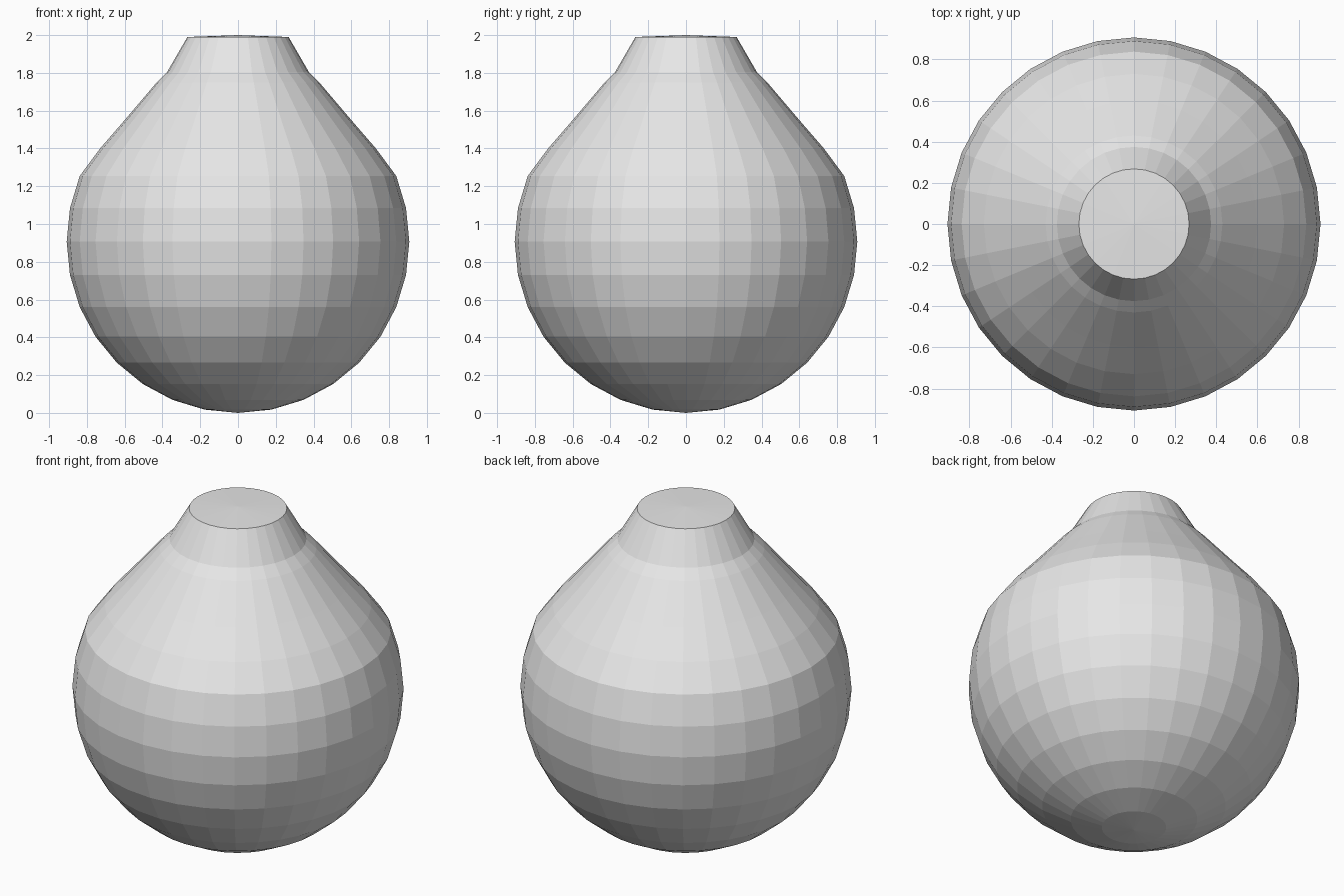
import bpy
import bmesh
from math import sin, cos, pi

SEGMENTS = 32
RADIUS = 0.907
CENTRE = 0.907

cube = bpy.data.objects.get("Cube")
if cube:
    bpy.data.objects.remove(cube, do_unlink=True)

# One plain grey for everything
grey = bpy.data.materials.new("light grey")
grey.use_nodes = True
grey.diffuse_color = (0.8, 0.8, 0.8, 1)
grey.node_tree.nodes["Principled BSDF"].inputs["Base Color"].default_value = (0.8, 0.8, 0.8, 1)


def lathe(name, profile):
    """Spin a profile of (radius, height) points around z."""
    bm = bmesh.new()
    verts = [bm.verts.new((r, 0, z)) for r, z in profile]
    edges = [bm.edges.new(pair) for pair in zip(verts, verts[1:])]
    bmesh.ops.spin(bm, geom=verts + edges, cent=(0, 0, 0), axis=(0, 0, 1),
                   angle=2 * pi, steps=SEGMENTS)
    bmesh.ops.remove_doubles(bm, verts=bm.verts, dist=0.0005)
    bmesh.ops.recalc_face_normals(bm, faces=bm.faces)
    mesh = bpy.data.meshes.new(name)
    bm.to_mesh(mesh)
    bm.free()
    mesh.materials.append(grey)
    obj = bpy.data.objects.new(name, mesh)
    bpy.context.collection.objects.link(obj)
    return obj


# Round body: spherical rings below, drawn up into sloping shoulders
rings = [k * pi / 16 for k in range(11)]
bowl = [(RADIUS * sin(a), CENTRE - RADIUS * cos(a)) for a in rings]
shoulders = [(0.73, 1.40), (0.60, 1.55), (0.515, 1.65), (0.43, 1.75), (0.375, 1.805)]

# Tapered neck with a barely domed cap, continuous with the shoulders
neck = [(0.268, 1.99), (0, 2.0)]
lathe("vase_body", bowl + shoulders + neck)
